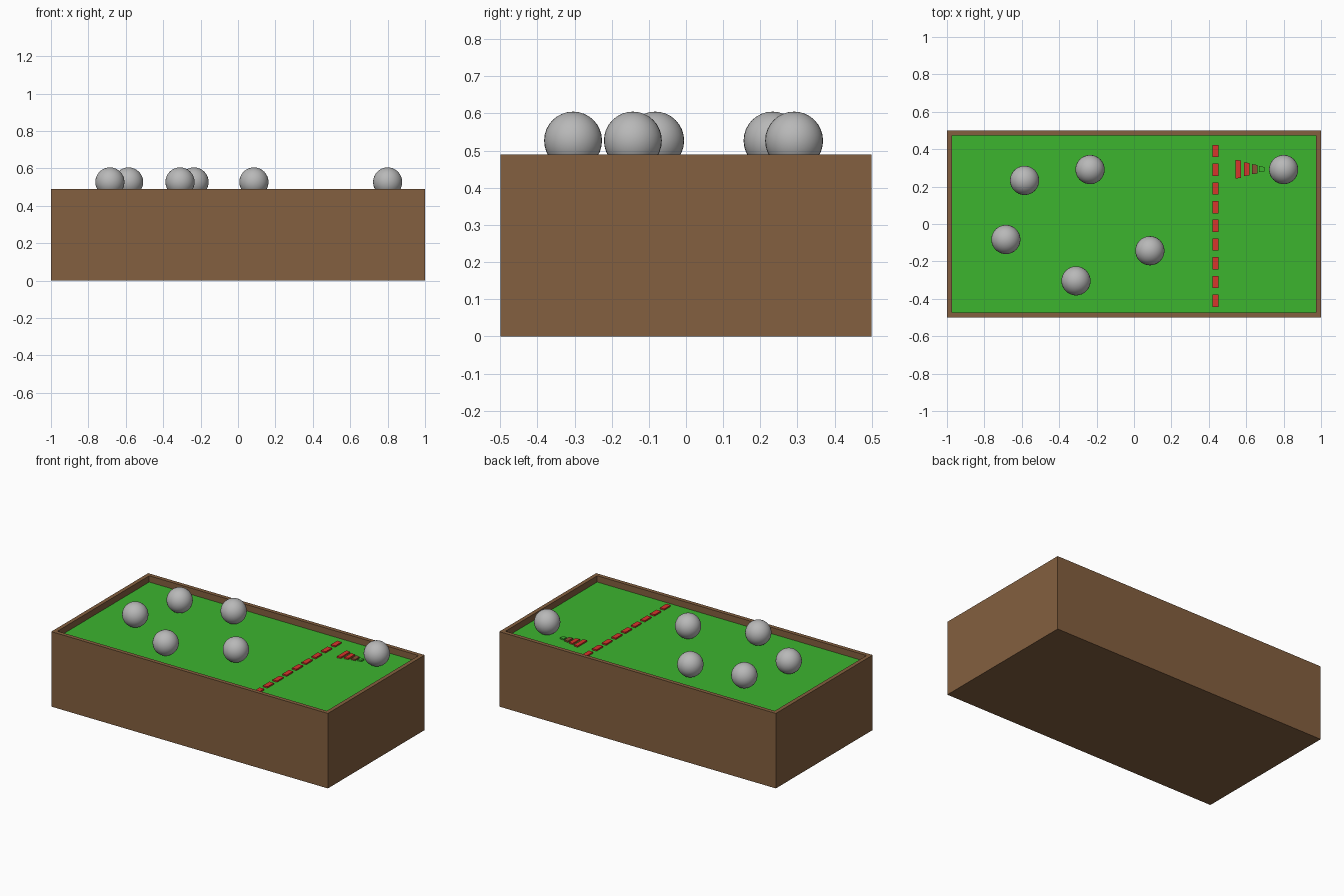
import bpy
import bmesh

cube = bpy.data.objects.get("Cube")
if cube:
    bpy.data.objects.remove(cube, do_unlink=True)


def material(name, rgb):
    m = bpy.data.materials.new(name)
    m.use_nodes = True
    m.diffuse_color = (*rgb, 1)
    bsdf = next(n for n in m.node_tree.nodes if n.type == 'BSDF_PRINCIPLED')
    bsdf.inputs["Base Color"].default_value = (*rgb, 1)
    return m


wood = material("brown wood", (0.23, 0.115, 0.05))
felt = material("green felt", (0.046, 0.46, 0.028))
red = material("red paint", (0.68, 0.035, 0.025))
dull = material("dull brown paint", (0.25, 0.085, 0.035))
grey = material("grey ball", (0.48, 0.48, 0.48))

RIM_Z, FLOOR_Z, RIM = 0.49, 0.449, 0.037
BALL_R = 0.078


def finish(name, bm, mat):
    mesh = bpy.data.meshes.new(name)
    bm.to_mesh(mesh)
    bm.free()
    mesh.materials.append(mat)
    obj = bpy.data.objects.new(name, mesh)
    bpy.context.collection.objects.link(obj)
    return obj


def prism(name, outline, z0, z1, mat):
    """Extrude a flat outline upward from z0 to z1."""
    bm = bmesh.new()
    base = bm.faces.new([bm.verts.new((x, y, z0)) for x, y in outline])
    top = bmesh.ops.extrude_face_region(bm, geom=[base])
    verts = [v for v in top["geom"] if isinstance(v, bmesh.types.BMVert)]
    bmesh.ops.translate(bm, verts=verts, vec=(0, 0, z1 - z0))
    bmesh.ops.recalc_face_normals(bm, faces=bm.faces)
    return finish(name, bm, mat)


# Wooden box with a raised rim around the recessed playing surface
bm = bmesh.new()
bmesh.ops.create_cube(bm, size=1)
bmesh.ops.scale(bm, verts=bm.verts, vec=(2, 1, RIM_Z))
bmesh.ops.translate(bm, verts=bm.verts, vec=(0, 0, RIM_Z / 2))
lid = max(bm.faces, key=lambda f: f.calc_center_median().z)
bmesh.ops.inset_region(bm, faces=[lid], thickness=RIM)
well = bmesh.ops.extrude_discrete_faces(bm, faces=[lid])["faces"][0]
bmesh.ops.translate(bm, verts=well.verts, vec=(0, 0, FLOOR_Z - RIM_Z))
box = finish("table_box", bm, wood)
box.data.materials.append(felt)
for face in box.data.polygons:
    if face.normal.z > 0.9 and abs(face.center.z - FLOOR_Z) < 0.001:
        face.material_index = 1

# Dashed line across the table
for i in range(9):
    y = 0.39 - 0.1 * i
    prism(f"line_dash_{i + 1}",
          [(0.421, y - 0.033), (0.453, y - 0.033), (0.453, y + 0.033), (0.421, y + 0.033)],
          FLOOR_Z, FLOOR_Z + 0.009, red)

# Arrow of shrinking tapered bars
bars = [(0.558, 0.050, red), (0.603, 0.037, red), (0.645, 0.027, dull), (0.683, 0.016, felt)]
for i, (x, half, mat) in enumerate(bars):
    near, far, y = half, half - 0.004, 0.293
    prism(f"arrow_bar_{i + 1}",
          [(x - 0.014, y - near), (x + 0.014, y - far), (x + 0.014, y + far), (x - 0.014, y + near)],
          FLOOR_Z, FLOOR_Z + 0.009, mat)

# Balls resting on the felt
spots = [(-0.685, -0.083), (-0.585, 0.233), (-0.235, 0.291),
         (0.085, -0.143), (-0.31, -0.304), (0.80, 0.291)]
for i, (x, y) in enumerate(spots):
    bm = bmesh.new()
    bmesh.ops.create_uvsphere(bm, u_segments=32, v_segments=16, radius=BALL_R)
    for face in bm.faces:
        face.smooth = True
    ball = finish(f"ball_{i + 1}", bm, grey)
    ball.location = (x, y, FLOOR_Z + BALL_R)
